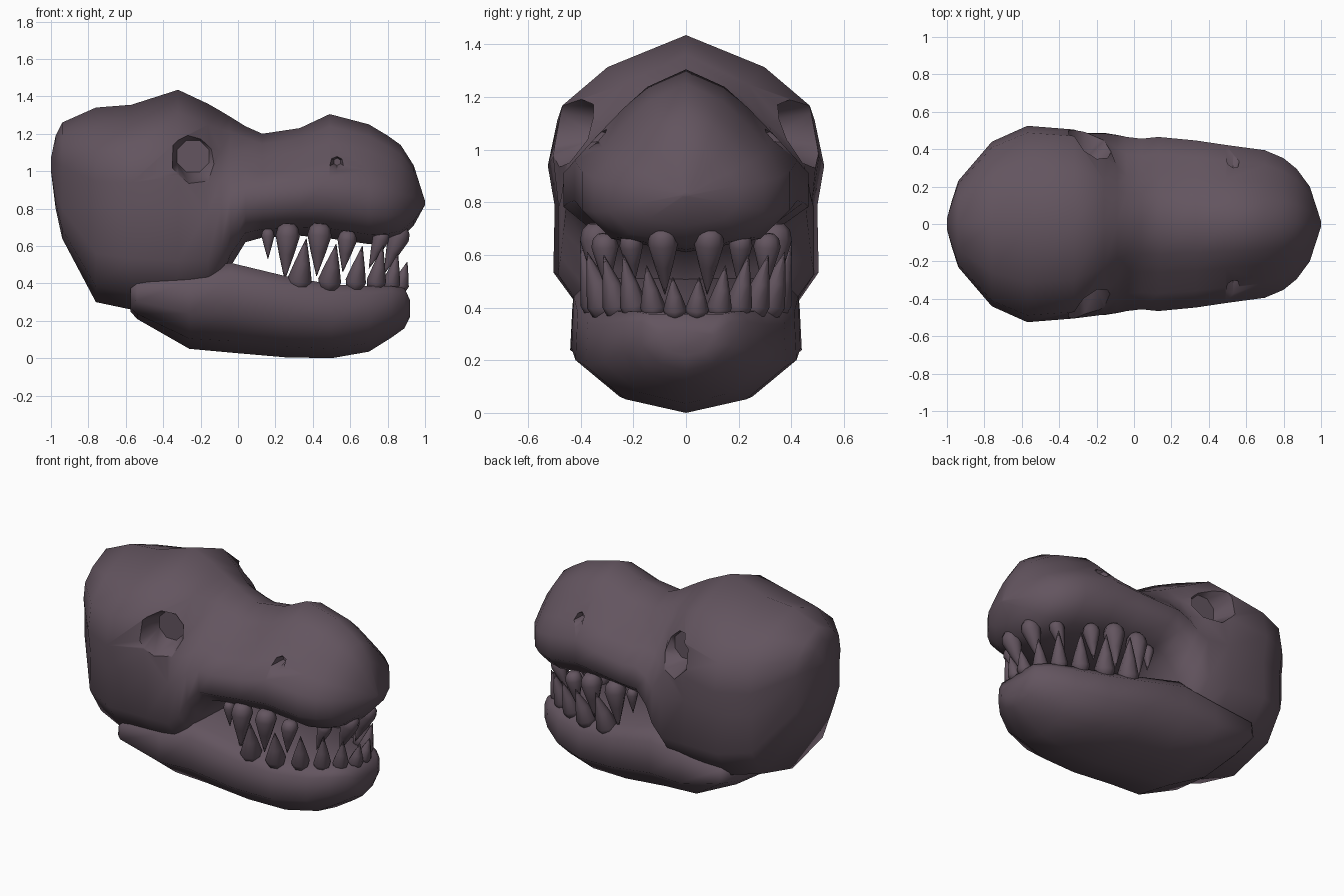
import bpy, bmesh, math
from mathutils import Vector

if "Cube" in bpy.data.objects:
    bpy.data.objects.remove(bpy.data.objects["Cube"])

hide = bpy.data.materials.new("dark mauve hide")
hide.diffuse_color = (0.125, 0.09, 0.115, 1)
hide.use_nodes = True
hide.node_tree.nodes["Principled BSDF"].inputs["Base Color"].default_value = hide.diffuse_color


def finish(bm, name, angle=50):
    bmesh.ops.recalc_face_normals(bm, faces=bm.faces)
    me = bpy.data.meshes.new(name)
    bm.to_mesh(me)
    bm.free()
    me.materials.append(hide)
    ob = bpy.data.objects.new(name, me)
    bpy.context.collection.objects.link(ob)
    smooth(ob, angle)
    return ob


def smooth(ob, angle):
    bpy.ops.object.select_all(action='DESELECT')
    ob.select_set(True)
    bpy.context.view_layer.objects.active = ob
    bpy.ops.object.shade_smooth_by_angle(angle=math.radians(angle))


def loft(name, stations, depth, prof_a, prof_b):
    """Skin mirrored cross-sections: station = x, top, bottom, half width, blend a->b."""
    bm = bmesh.new()
    rings = []
    for x, top, bot, w, k in stations:
        half = [(w * (a + (b - a) * k), top - (top - bot) * t)
                for t, a, b in zip(depth, prof_a, prof_b)]
        pts = half + [(-y, z) for y, z in half[-2:0:-1]]
        rings.append([bm.verts.new((x, y, z)) for y, z in pts])
    n = len(rings[0])
    for r, s in zip(rings, rings[1:]):
        for i in range(n):
            j = (i + 1) % n
            bm.faces.new((r[i], r[j], s[j], s[i]))
    bm.faces.new(rings[0])
    bm.faces.new(rings[-1])
    return finish(bm, name, 65)


# Skull: boxy cranium blending into a rounded snout, cheeks running down into the jaw
skull = loft("skull", [
    (-1.0, 1.07, 1.0, 0.03, 0),
    (-0.975, 1.19, 0.80, 0.12, 0),
    (-0.94, 1.26, 0.64, 0.23, 0),
    (-0.76, 1.34, 0.30, 0.44, 0),
    (-0.57, 1.355, 0.26, 0.525, 0),
    (-0.32, 1.435, 0.22, 0.505, 0.0),
    (-0.16, 1.36, 0.25, 0.51, 0.5),
    (-0.09, 1.32, 0.35, 0.50, 0.8),
    (-0.04, 1.29, 0.49, 0.49, 1),
    (0.04, 1.24, 0.62, 0.48, 1),
    (0.13, 1.20, 0.645, 0.49, 1),
    (0.33, 1.23, 0.655, 0.47, 1),
    (0.49, 1.305, 0.64, 0.445, 1),
    (0.70, 1.25, 0.61, 0.415, 1),
    (0.80, 1.19, 0.62, 0.37, 1),
    (0.87, 1.14, 0.64, 0.31, 1),
    (0.94, 1.03, 0.71, 0.21, 1),
    (1.0, 0.84, 0.82, 0.015, 1)],
    (0, 0.10, 0.22, 0.38, 0.52, 0.75, 0.92, 1),
    (0, 0.59, 0.93, 1.0, 0.95, 0.96, 0.70, 0),
    (0, 0.33, 0.53, 0.76, 0.95, 0.95, 0.68, 0))

# Lower jaw
jaw = loft("lower_jaw", [
    (-0.575, 0.39, 0.25, 0.40, 0),
    (-0.54, 0.42, 0.21, 0.43, 0),
    (-0.26, 0.47, 0.05, 0.44, 0),
    (-0.04, 0.51, 0.03, 0.435, 0),
    (0.25, 0.44, 0.005, 0.42, 0),
    (0.50, 0.395, 0.0, 0.38, 0),
    (0.70, 0.385, 0.035, 0.31, 0),
    (0.82, 0.385, 0.11, 0.24, 0),
    (0.89, 0.375, 0.16, 0.17, 0),
    (0.92, 0.31, 0.22, 0.11, 0)],
    (0, 0.0, 0.14, 0.55, 0.87, 1),
    (0, 0.82, 0.98, 1.0, 0.60, 0),
    (0, 0.82, 0.98, 1.0, 0.60, 0))


# Eye sockets and nostrils, cut as tapered pits flaring forward
def pit(name, x, z, y_in, r_in, y_out, r_out, shift, sides):
    for s in (-1, 1):
        bm = bmesh.new()
        rings = []
        for y, r, dx in ((y_in, r_in, 0), (y_out, r_out, shift)):
            rings.append([bm.verts.new((
                x + dx + r * math.cos(2 * math.pi * (i + 0.5) / sides), s * y,
                z + r * math.sin(2 * math.pi * (i + 0.5) / sides))) for i in range(sides)])
        for i in range(sides):
            j = (i + 1) % sides
            bm.faces.new((rings[0][i], rings[0][j], rings[1][j], rings[1][i]))
        bm.faces.new(rings[0])
        bm.faces.new(rings[1])
        cutter = finish(bm, name)
        cutter.hide_render = True
        mod = skull.modifiers.new(name, 'BOOLEAN')
        mod.operation = 'DIFFERENCE'
        mod.solver = 'EXACT'
        mod.object = cutter
        bpy.context.view_layer.objects.active = skull
        bpy.ops.object.modifier_apply(modifier=mod.name)
        bpy.data.objects.remove(cutter)


pit("eye_socket_cutter", -0.24, 1.08, 0.335, 0.092, 0.53, 0.18, 0.05, 8)
pit("nostril_cutter", 0.53, 1.05, 0.27, 0.02, 0.45, 0.07, 0.0, 6)
smooth(skull, 60)


# Teeth: swollen root tapering to a point, mirrored left and right
def tooth(name, root, tip, r, sides=8):
    for side, s in (("right", -1), ("left", 1)):
        a = Vector((root[0], s * root[1], root[2]))
        b = Vector((tip[0], s * tip[1], tip[2]))
        axis = b - a
        u = axis.cross(Vector((0, 1, 0))).normalized()
        v = axis.cross(u).normalized()
        bm = bmesh.new()
        rings = []
        for t, f in ((0, 0.5), (0.08, 0.85), (0.22, 1), (0.55, 0.62), (1, 0.03)):
            rings.append([bm.verts.new(a + axis * t + r * f * (
                u * math.cos(2 * math.pi * i / sides) + v * math.sin(2 * math.pi * i / sides)))
                for i in range(sides)])
        for p, q in zip(rings, rings[1:]):
            for i in range(sides):
                j = (i + 1) % sides
                bm.faces.new((p[i], p[j], q[j], q[i]))
        bm.faces.new(rings[0])
        bm.faces.new(rings[-1])
        finish(bm, f"{name}_{side}")


# Root x, y, z, then length, backward lean and radius
upper = [(0.16, 0.32, 0.69, 0.16, 0.0, 0.035), (0.27, 0.34, 0.72, 0.30, 0.02, 0.065),
         (0.44, 0.34, 0.72, 0.28, 0.02, 0.065), (0.59, 0.31, 0.68, 0.22, 0.03, 0.052),
         (0.78, 0.21, 0.68, 0.20, 0.08, 0.045), (0.88, 0.09, 0.70, 0.25, 0.10, 0.058)]
for i, (x, y, z, l, lean, r) in enumerate(upper):
    tooth(f"upper_tooth_{i + 1}", (x, y, z), (x - lean, y - 0.01, z - l), r)

# Root x, y, then length and radius
lower = [(0.32, 0.32, 0.28, 0.065), (0.48, 0.30, 0.25, 0.062), (0.62, 0.25, 0.24, 0.055),
         (0.73, 0.19, 0.24, 0.052), (0.81, 0.12, 0.20, 0.048), (0.86, 0.04, 0.155, 0.045)]
for i, (x, y, l, r) in enumerate(lower):
    tooth(f"lower_tooth_{i + 1}", (x, y, 0.36), (x + 0.045, y * 1.25, 0.36 + l), r)
